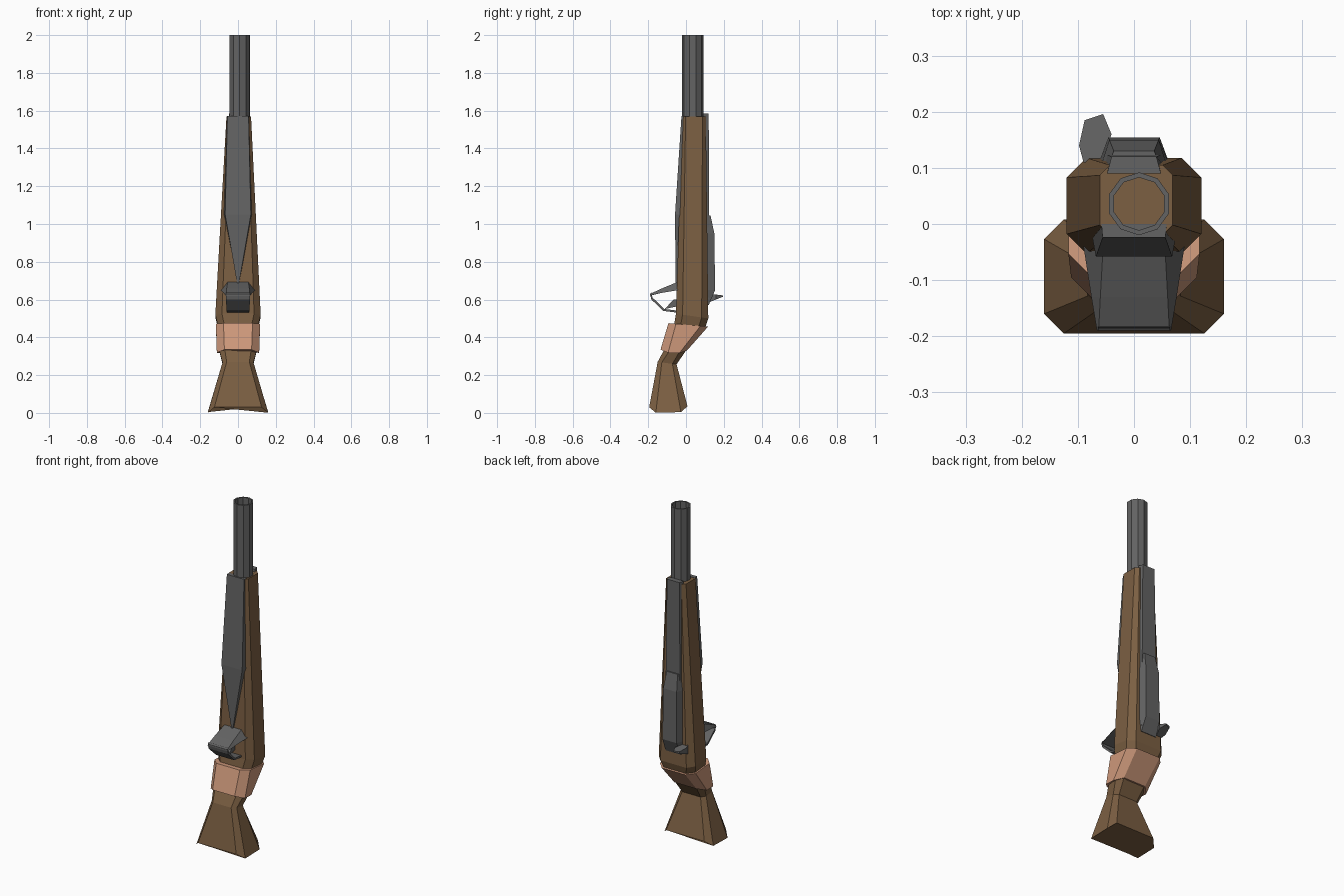
import bpy, bmesh, math

if "Cube" in bpy.data.objects:
    bpy.data.objects.remove(bpy.data.objects["Cube"])


def material(name, rgb):
    m = bpy.data.materials.new(name)
    m.diffuse_color = (*rgb, 1)
    m.use_nodes = True
    m.node_tree.nodes["Principled BSDF"].inputs["Base Color"].default_value = m.diffuse_color
    return m


WOOD = material("walnut_wood", (0.20, 0.115, 0.055))
STEEL = material("grey_steel", (0.125, 0.125, 0.125))
COPPER = material("copper", (0.62, 0.32, 0.20))


def loft(name, rings, mat, caps=True, closed=False):
    """Skin a list of equal-length point rings."""
    bm = bmesh.new()
    rows = [[bm.verts.new(p) for p in r] for r in rings]
    n = len(rows[0])
    pairs = list(zip(rows, rows[1:]))
    if closed:
        pairs.append((rows[-1], rows[0]))
    for a, b in pairs:
        for i in range(n):
            j = (i + 1) % n
            bm.faces.new((a[i], a[j], b[j], b[i]))
    if caps and not closed:
        bm.faces.new(rows[0][::-1])
        bm.faces.new(rows[-1])
    bmesh.ops.recalc_face_normals(bm, faces=bm.faces)
    me = bpy.data.meshes.new(name)
    bm.to_mesh(me)
    bm.free()
    me.materials.append(mat)
    ob = bpy.data.objects.new(name, me)
    bpy.context.collection.objects.link(ob)
    return ob


def octa(hw, yf, yb, zf, zb, c, drop=0.0, cx=0.0):
    """Chamfered rectangle section; drop lowers the side corners."""
    pts = [(-hw + c, yf, 0), (hw - c, yf, 0), (hw, yf + c, 1), (hw, yb - c, 1),
           (hw - c, yb, 0), (-hw + c, yb, 0), (-hw, yb - c, 1), (-hw, yf + c, 1)]
    return [(x + cx, y, zf + (zb - zf) * (y - yf) / (yb - yf) - s * drop) for x, y, s in pts]


def trap(wf, wb, yf, yb, z):
    """Trapezoid section: half-width wf at yf, wb at yb."""
    return [(-wf, yf, z), (wf, yf, z), (wb, yb, z), (-wb, yb, z)]


# Butt and wrist
loft("butt_and_wrist", [
    octa(0.16, -0.195, 0.008, 0.03, 0.035, 0.035, 0.03),
    octa(0.082, -0.15, -0.05, 0.27, 0.257, 0.022),
    octa(0.10, -0.115, 0.0, 0.335, 0.33, 0.03),
    octa(0.10, -0.06, 0.085, 0.47, 0.455, 0.03)], WOOD)

# Fore stock
loft("fore_stock", [
    octa(0.105, -0.065, 0.10, 0.455, 0.445, 0.035),
    octa(0.12, -0.053, 0.118, 0.525, 0.50, 0.035),
    octa(0.065, -0.02, 0.105, 1.57, 1.57, 0.018, cx=0.004)], WOOD)

# Slanted band around the wrist
loft("wrist_band", [
    octa(0.112, -0.135, 0.005, 0.335, 0.33, 0.04, 0.015),
    octa(0.117, -0.093, 0.117, 0.475, 0.457, 0.04)], COPPER)


# Hollow ten-sided barrel
def circle(r, z):
    return [(0.009 + r * math.cos(math.tau * i / 10 + 0.31),
             0.036 + r * math.sin(math.tau * i / 10 + 0.31), z) for i in range(10)]


loft("barrel", [circle(0.056, 1.55), circle(0.056, 2.0),
                circle(0.047, 2.0), circle(0.047, 1.55)], STEEL, closed=True)

# Pointed front plate
loft("front_plate", [
    trap(0.004, 0.004, -0.055, -0.03, 0.68),
    trap(0.068, 0.075, -0.058, -0.02, 1.05),
    trap(0.056, 0.058, -0.024, 0.0, 1.572)], STEEL)

# Back rib and raised lock block
loft("back_rib", [
    trap(0.065, 0.052, 0.09, 0.125, 0.60),
    trap(0.048, 0.04, 0.09, 0.12, 1.585)], STEEL)
loft("lock_block", [
    trap(0.06, 0.05, 0.09, 0.12, 0.57),
    trap(0.066, 0.046, 0.10, 0.154, 0.65),
    trap(0.06, 0.044, 0.10, 0.15, 0.95),
    trap(0.048, 0.036, 0.10, 0.13, 1.045)], STEEL)

# Small leaf-shaped hammer beside the lock
leaf = [(-0.06, 0.105), (-0.04, 0.16), (-0.055, 0.196), (-0.088, 0.185),
        (-0.098, 0.14), (-0.09, 0.11)]
loft("hammer", [
    [(x, y, 0.615 - (0.195 - y) * 0.4) for x, y in leaf],
    [(x, y, 0.622 + (0.195 - y) * 0.12) for x, y in leaf]], STEEL)


# Trigger guard: crowned hood on top, thin strap returning below
def hood(w, flat, y, ztop, zside, t):
    return [(-w, y, zside), (-flat, y, ztop), (flat, y, ztop), (w, y, zside),
            (flat * 0.95, y, ztop - t), (-flat * 0.95, y, ztop - t)]


loft("guard_hood", [
    hood(0.09, 0.055, -0.04, 0.695, 0.65, 0.03),
    hood(0.076, 0.06, -0.13, 0.658, 0.635, 0.018),
    hood(0.066, 0.063, -0.19, 0.63, 0.622, 0.01)], STEEL)
path = [(-0.19, 0.628, 0.064), (-0.183, 0.60, 0.064),
        (-0.12, 0.54, 0.06), (-0.04, 0.53, 0.058)]
loft("guard_strap", [
    [(-w, y, z), (w, y, z), (w, y + 0.006, z + 0.01), (-w, y + 0.006, z + 0.01)]
    for y, z, w in path], STEEL)

# Trigger
loft("trigger", [
    [(x, -0.113, 0.55), (x, -0.065, 0.60), (x, -0.04, 0.60), (x, -0.04, 0.565)]
    for x in (-0.015, 0.015)], STEEL)
